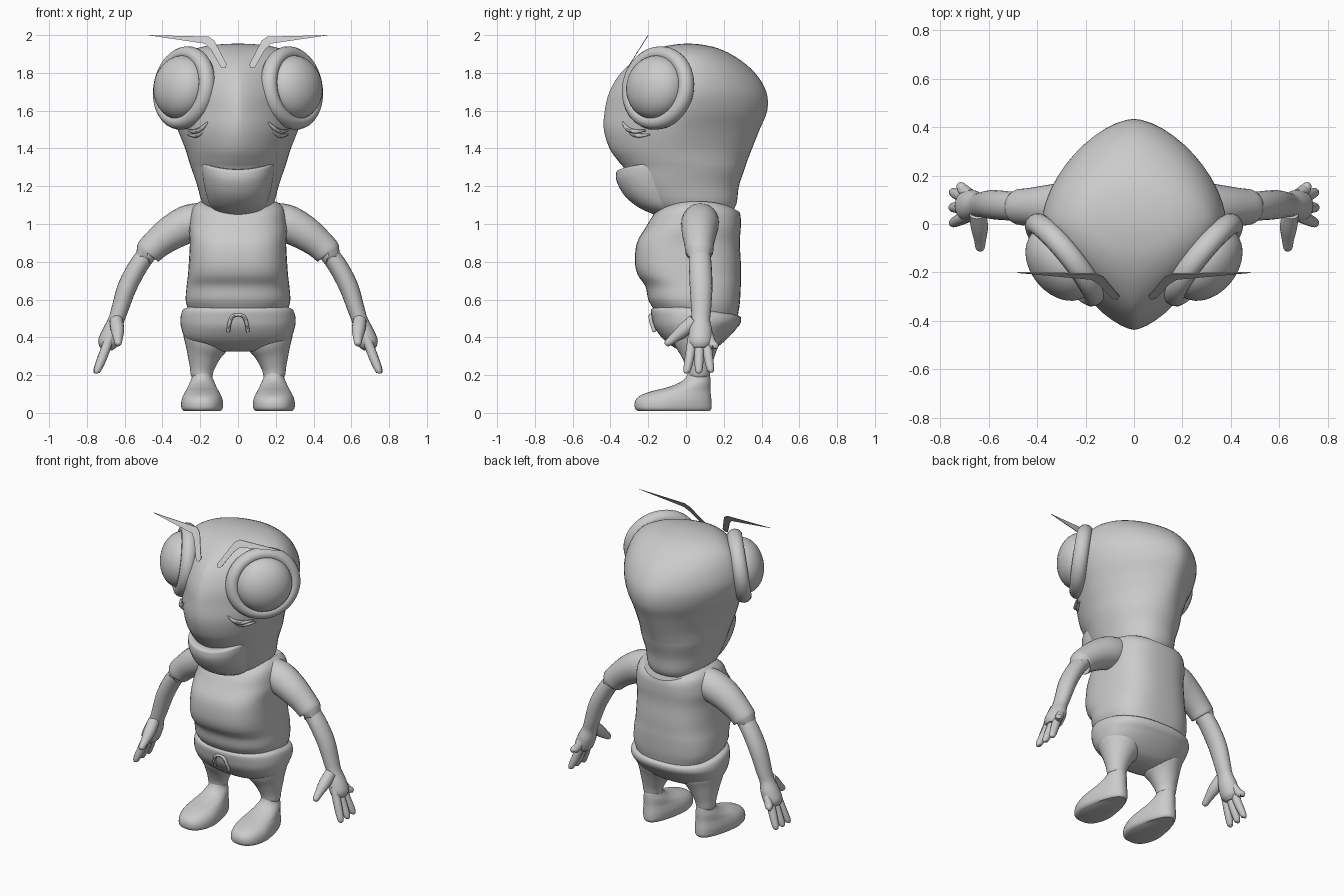
import bpy, bmesh, math
from mathutils import Vector

if "Cube" in bpy.data.objects:
    bpy.data.objects.remove(bpy.data.objects["Cube"])

grey = bpy.data.materials.new("plain_grey")
grey.use_nodes = True
grey.diffuse_color = (0.6, 0.6, 0.6, 1)
grey.node_tree.nodes["Principled BSDF"].inputs["Base Color"].default_value = (0.6, 0.6, 0.6, 1)


def finish(ob, name):
    ob.name = name
    ob.data.materials.clear()
    ob.data.materials.append(grey)
    bpy.ops.object.select_all(action="DESELECT")
    ob.select_set(True)
    bpy.context.view_layer.objects.active = ob
    bpy.ops.object.shade_smooth_by_angle(angle=math.radians(45))
    return ob


def skin(name, rings):
    """Bridge equal rings of points into a capped, smooth surface."""
    bm = bmesh.new()
    loops = [[bm.verts.new(p) for p in ring] for ring in rings]
    n = len(loops[0])
    for a, b in zip(loops, loops[1:]):
        for i in range(n):
            j = (i + 1) % n
            bm.faces.new((a[i], a[j], b[j], b[i]))
    bm.faces.new(loops[0][::-1])
    bm.faces.new(loops[-1])
    bmesh.ops.recalc_face_normals(bm, faces=bm.faces)
    mesh = bpy.data.meshes.new(name)
    bm.to_mesh(mesh)
    bm.free()
    ob = bpy.data.objects.new(name, mesh)
    bpy.context.collection.objects.link(ob)
    return finish(ob, name)


def flow(rows, steps=4):
    """Catmull-Rom interpolation between rows of numbers."""
    rows = [Vector(r) for r in rows]
    ext = [rows[0]] + rows + [rows[-1]]
    out = []
    for a, b, c, d in zip(ext, ext[1:], ext[2:], ext[3:]):
        for k in range(steps):
            t = k / steps
            out.append(b + (c - a) * (t / 2) + (a * 2 - b * 5 + c * 4 - d) * (t * t / 2)
                       + (b * 3 - a - c * 3 + d) * (t ** 3 / 2))
    return out + [rows[-1]]


def body(name, rows, cx=0, tweak=None, n=48):
    """Stack of rings: height, half width, front y, back y, front and back roundness."""
    rings = []
    for z, w, yf, yb, ef, eb in flow(rows):
        cy, ry, ring = (yf + yb) / 2, (yb - yf) / 2, []
        for i in range(n):
            a = math.tau * i / n
            c, s = math.cos(a), math.sin(a)
            p = 2 / (ef if s < 0 else eb)
            v = Vector((cx + math.copysign(abs(c) ** p, c) * w, cy + math.copysign(abs(s) ** p, s) * ry, z))
            ring.append(tweak(v) if tweak else v)
        rings.append(ring)
    return skin(name, rings)


def tube(name, pts, flat=1.0, n=16, side_sign=1):
    """Limb along points (x, y, z, radius); flat narrows it sideways."""
    path = flow(pts)
    rings = []
    for k, p in enumerate(path):
        t = (path[min(k + 1, len(path) - 1)] - path[max(k - 1, 0)]).to_3d().normalized()
        side = t.cross(Vector((0, 1, 0))).normalized()
        up = side.cross(t)
        ring = []
        for i in range(n):
            a = math.tau * i / n
            v = p.to_3d() + (side * math.cos(a) * flat + up * math.sin(a)) * p[3]
            ring.append(Vector((v.x * side_sign, v.y, v.z)))
        rings.append(ring)
    return skin(name, rings)


# Head
body("head", [
    (1.04, .13, -.14, .22, 2, 2.2), (1.1, .185, -.22, .265, 2, 2.2), (1.2, .215, -.29, .28, 2, 2.1),
    (1.29, .245, -.325, .31, 1.9, 2), (1.335, .26, -.36, .325, 1.8, 1.9), (1.4, .28, -.405, .35, 1.7, 1.8),
    (1.5, .32, -.435, .39, 1.55, 1.7), (1.6, .36, -.43, .43, 1.4, 1.65), (1.7, .38, -.405, .425, 1.38, 1.65),
    (1.8, .36, -.345, .365, 1.4, 1.7), (1.88, .31, -.25, .27, 1.6, 1.8), (1.93, .22, -.15, .17, 1.9, 2),
    (1.95, .11, -.06, .08, 2, 2), (1.955, .01, 0, .02, 2, 2)])


# Lower jaw with upturned mouth corners
def smile(v):
    v.z += v.x ** 2 * max(0, v.z - 1.05) * 4
    return v


body("jaw", [
    (1.05, .1, -.17, .05, 2, 2), (1.09, .145, -.255, .05, 2.2, 2), (1.15, .17, -.325, .03, 2.2, 2),
    (1.22, .187, -.365, .03, 2.2, 2), (1.265, .192, -.37, .03, 2.2, 2), (1.285, .188, -.36, .03, 2.2, 2),
    (1.29, .16, -.32, 0, 2.2, 2)], tweak=smile)


# Shirt with scooped collar and a hem dipping at the back
def drape(v):
    if v.z > 1:
        v.z += 1.5 * v.x ** 2 * min(1, (v.z - 1) / .06)
    elif v.z < .65 and v.y > 0:
        v.z -= .14 * v.y * (.65 - v.z) / .1
    return v


body("shirt", [
    (.555, .265, -.175, .275, 2.3, 2.6), (.6, .277, -.2, .285, 2.4, 2.7), (.67, .272, -.215, .29, 2.5, 2.7),
    (.73, .265, -.255, .29, 2.7, 2.7), (.8, .26, -.27, .29, 2.8, 2.7), (.9, .255, -.26, .285, 2.8, 2.7),
    (.98, .26, -.215, .29, 2.6, 2.6), (1.03, .245, -.185, .29, 2.4, 2.5), (1.06, .2, -.165, .285, 2.2, 2.3)],
    tweak=drape)


# Trouser seat
def waist(v):
    if v.z > .45 and v.y > 0:
        v.z -= .14 * v.y * (v.z - .45) / .1
    return v


body("trouser_seat", [
    (.325, .11, -.02, .11, 2, 2), (.345, .2, -.06, .16, 2.2, 2.2), (.39, .275, -.12, .215, 2.3, 2.3),
    (.45, .3, -.165, .27, 2.3, 2.3), (.5, .305, -.18, .29, 2.3, 2.4), (.545, .295, -.185, .29, 2.3, 2.4),
    (.56, .27, -.165, .27, 2.3, 2.4)], tweak=waist)


# Foot narrows toward the heel
def heel(v):
    if v.y > -.12:
        side = math.copysign(.185, v.x)
        v.x = side + (v.x - side) * (1 - 1.6 * (v.y + .12) * max(0, .2 - v.z) / .2)
    return v


normal = Vector((.77, -.62, .14)).normalized()
for s, label in ((1, "left"), (-1, "right")):
    # Eye rim and bulging lens
    facing = Vector((normal.x * s, normal.y, normal.z))
    centre = Vector((.285 * s, -.148, 1.72))
    turn = facing.to_track_quat("Z", "Y").to_euler()
    bpy.ops.mesh.primitive_torus_add(major_segments=48, minor_segments=14, major_radius=.19,
                                     minor_radius=.042, location=centre, rotation=turn)
    rim = finish(bpy.context.object, label + "_eye_rim")
    rim.scale = (1, .96, 1.1)
    bpy.ops.mesh.primitive_uv_sphere_add(segments=36, ring_count=20, radius=1,
                                         location=centre + facing * .022, rotation=turn)
    lens = finish(bpy.context.object, label + "_eye_lens")
    lens.scale = (.172, .17, .125)

    # Creases under the eye
    for k in range(2):
        d = k * .022
        tube(f"{label}_eye_crease_{k}", [
            (.16, -.335 + d, 1.54 - d, .004), (.19, -.315 + d, 1.508 - d, .011),
            (.225, -.275 + d, 1.49 - d, .012), (.265, -.215 + d, 1.495 - d, .004)], n=8, side_sign=s)

    # Antenna, a thin bent blade leaning forward
    outline = [(.48, 2), (.155, 1.992), (.125, 1.97), (.06, 1.845), (.068, 1.825), (.09, 1.83), (.145, 1.925), (.175, 1.955)]
    skin(label + "_antenna", [[Vector((x * s, -.2 - (2 - z) * .63 + t, z)) for x, z in outline]
                              for t in (-.002, .002)])

    # Sleeve and arm
    tube(label + "_sleeve", [
        (.13, .08, 1.03, .085), (.25, .075, 1.005, .1), (.35, .07, .955, .092), (.43, .07, .895, .079),
        (.475, .07, .85, .073), (.478, .07, .845, .06)], n=24, side_sign=s)
    tube(label + "_arm", [
        (.44, .07, .89, .055), (.52, .075, .79, .06), (.585, .08, .67, .06), (.625, .08, .55, .053),
        (.645, .078, .49, .05), (.665, .078, .43, .062), (.69, .075, .37, .062), (.7, .075, .34, .04)],
        flat=.85, n=20, side_sign=s)

    # Fingers and thumb
    for k, (y0, x, y, z) in enumerate([(.035, .745, .005, .21), (.07, .747, .068, .21),
                                       (.105, .745, .13, .215), (.12, .715, .155, .34)]):
        tube(f"{label}_finger_{k}", [
            (.675, y0, .41, .024), ((.685 + x) / 2, (y0 + y) / 2, (.39 + z) / 2, .025),
            (x, y, z + .015, .019), (x + .003, y, z, .008)], side_sign=s)
    tube(label + "_thumb", [
        (.645, .045, .49, .035), (.638, -.01, .44, .036), (.635, -.065, .395, .025),
        (.635, -.1, .367, .018), (.635, -.108, .36, .006)], side_sign=s)

    # Trouser leg and cuff
    tube(label + "_trouser_leg", [
        (.15, .06, .47, .14), (.165, .06, .38, .125), (.18, .065, .31, .092), (.19, .068, .24, .066),
        (.192, .068, .2, .058), (.192, .068, .19, .05)], n=28, side_sign=s)

    # Foot
    body(label + "_foot", [
        (.01, .1, -.255, .125, 2.5, 2.4), (.025, .112, -.27, .135, 2.5, 2.4), (.06, .113, -.27, .135, 2.4, 2.3),
        (.09, .105, -.245, .132, 2.3, 2.2), (.115, .093, -.18, .13, 2.2, 2.1), (.135, .083, -.1, .13, 2, 2),
        (.16, .07, -.035, .13, 2, 2), (.19, .055, .0, .128, 2, 2), (.23, .05, .015, .12, 2, 2)],
        cx=.19 * s, tweak=heel)

    # Drawstring end
    tube(label + "_drawstring", [
        (.0, -.184, .52, .008), (.03, -.188, .51, .01), (.045, -.182, .475, .01), (.052, -.166, .43, .01)],
        n=8, side_sign=s)
